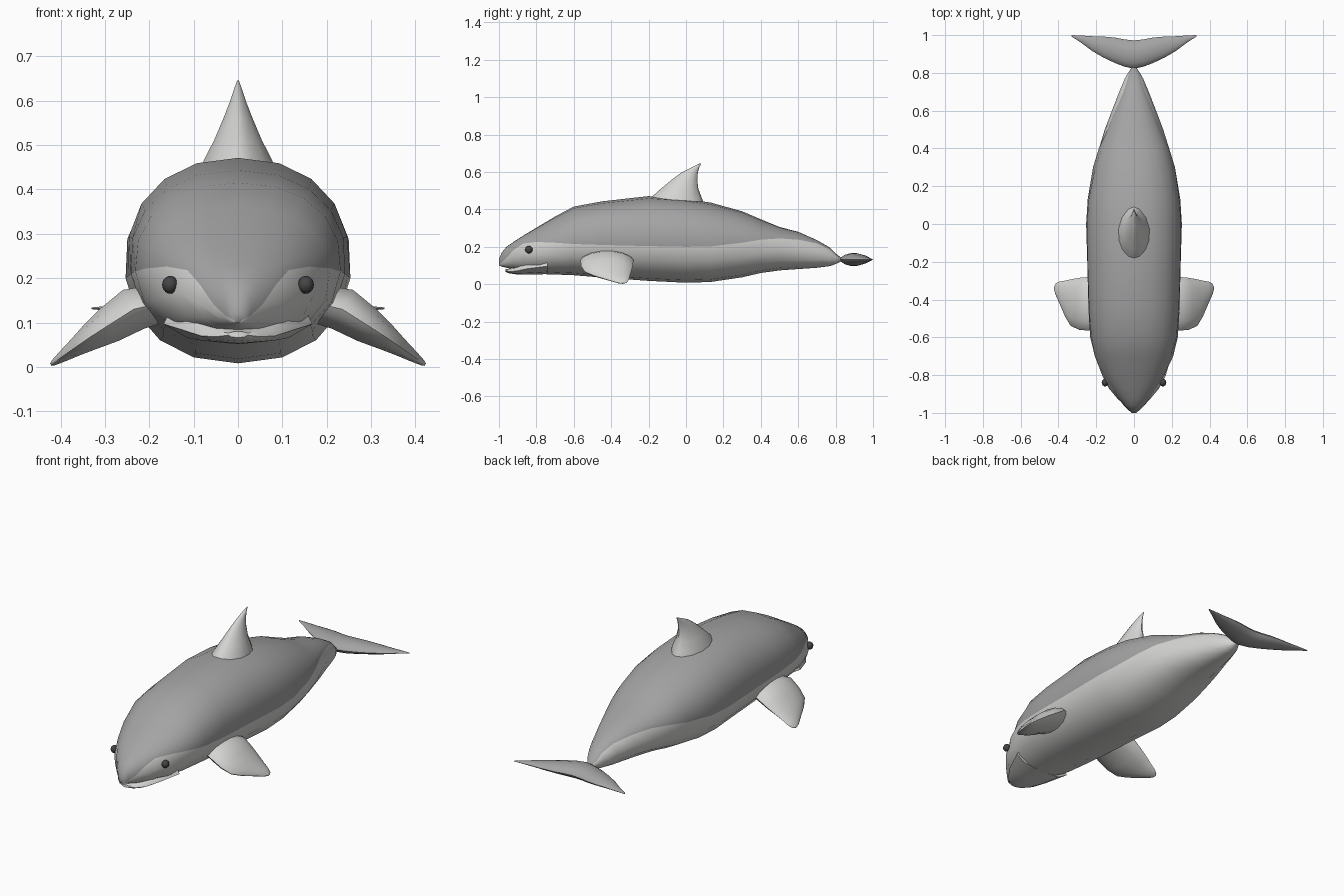
import bpy, bmesh, math

if "Cube" in bpy.data.objects:
    bpy.data.objects.remove(bpy.data.objects["Cube"])


def material(name, r, g, b):
    m = bpy.data.materials.new(name)
    m.diffuse_color = (r, g, b, 1)
    m.use_nodes = True
    m.node_tree.nodes["Principled BSDF"].inputs["Base Color"].default_value = m.diffuse_color
    return m


BACK = material("back grey", 0.37, 0.37, 0.37)
LIGHT = material("light grey", 0.66, 0.66, 0.65)
DARK = material("eye dark grey", 0.06, 0.06, 0.06)


def spow(v, e):
    return math.copysign(abs(v) ** e, v)


def loft(name, rings, mats, rule=lambda j: 0, angle=50):
    """Skin a list of closed rings; rule picks the material from the segment index."""
    bm = bmesh.new()
    rows = [[bm.verts.new(p) for p in ring] for ring in rings]
    n = len(rows[0])
    for a, b in zip(rows, rows[1:]):
        for j in range(n):
            k = (j + 1) % n
            bm.faces.new((a[j], a[k], b[k], b[j])).material_index = rule(j)
    for row in (rows[0], rows[-1]):
        bm.faces.new(row)
    bmesh.ops.recalc_face_normals(bm, faces=bm.faces)
    me = bpy.data.meshes.new(name)
    bm.to_mesh(me)
    bm.free()
    for m in mats:
        me.materials.append(m)
    ob = bpy.data.objects.new(name, me)
    bpy.context.collection.objects.link(ob)
    bpy.context.view_layer.objects.active = ob
    ob.select_set(True)
    bpy.ops.object.shade_smooth_by_angle(angle=math.radians(angle))
    ob.select_set(False)
    return ob


UP, LOW, POWER = 5, 4, 2.2


def body_ring(y, w, top, bot, edge):
    """Rounded section whose vertex number UP lies on the colour border."""
    zc, h = (top + bot) / 2, (top - bot) / 2
    u = max(-0.95, min(0.95, (edge - zc) / h))
    border = math.asin(spow(u, POWER / 2))
    angs = [math.pi / 2 + (border - math.pi / 2) * i / UP for i in range(UP + 1)]
    angs += [border + (-math.pi / 2 - border) * i / LOW for i in range(1, LOW + 1)]
    half = [(w * abs(math.cos(a)) ** (2 / POWER), zc + h * spow(math.sin(a), 2 / POWER))
            for a in angs]
    half[0], half[-1] = (0, top), (0, bot)
    return [(x, y, z) for x, z in half] + [(-x, y, z) for x, z in half[-2:0:-1]]


# Body: y, half width, top, bottom, colour border height
BODY = [
    (-1.00, .012, .135, .100, .105), (-.985, .03, .170, .094, .115),
    (-.96, .055, .200, .088, .140), (-.92, .092, .228, .078, .185),
    (-.87, .133, .260, .066, .218), (-.80, .170, .302, .055, .226),
    (-.70, .208, .362, .052, .222), (-.60, .232, .415, .048, .215),
    (-.45, .243, .443, .036, .210), (-.20, .250, .471, .018, .204),
    (0.00, .255, .456, .008, .200), (.13, .246, .437, .012, .202),
    (.30, .217, .390, .037, .222), (.40, .190, .347, .060, .238),
    (.50, .155, .306, .074, .245), (.60, .117, .280, .081, .238),
    (.70, .080, .236, .088, .218), (.77, .050, .196, .097, .185),
    (.80, .032, .165, .108, .155), (.835, .008, .138, .124, .132)]
loft("body", [body_ring(*s) for s in BODY], [BACK, LIGHT],
     lambda j: 1 if UP <= j < UP + 2 * LOW else 0, 60)

# Lower jaw, leaving a mouth gap under the snout
JAW = [(-.965, .022, .080, .066, .2), (-.945, .05, .083, .058, .2),
       (-.91, .085, .095, .053, .2), (-.85, .125, .13, .051, .2), (-.74, .17, .16, .054, .2)]
loft("lower_jaw", [body_ring(*s) for s in JAW], [LIGHT])


def lens(c0, c1, thick, place, n=14):
    """Pointed lens section from c0 to c1 on one axis, half thickness on another."""
    pts = []
    for i in range(n):
        a = 2 * math.pi * i / n
        pts.append(place((c0 + c1) / 2 - (c1 - c0) / 2 * math.cos(a),
                         thick * spow(math.sin(a), 1.25)))
    return pts


# Dorsal fin: z, front y, rear y, half thickness
DORSAL = [(.42, -.22, .10, .09), (.465, -.185, .083, .08), (.51, -.135, .066, .056),
          (.56, -.075, .06, .034), (.60, -.02, .064, .018), (.63, .04, .073, .008),
          (.645, .072, .081, .002)]
loft("dorsal_fin", [lens(f, r, t, lambda c, h, z=z: (h, c, z)) for z, f, r, t in DORSAL], [LIGHT])

# Flippers: x, z, front y, rear y, half thickness
FLIPPER = [(.17, .145, -.54, -.30, .045), (.235, .130, -.565, -.28, .050),
           (.29, .095, -.56, -.285, .042), (.335, .066, -.54, -.293, .030),
           (.365, .045, -.49, -.30, .021), (.395, .024, -.42, -.305, .013),
           (.415, .010, -.375, -.315, .007), (.422, .005, -.35, -.33, .003)]
for side, label in ((1, "left"), (-1, "right")):
    loft(label + "_flipper",
         [lens(f, r, t, lambda c, h, x=x, z=z: (side * (x + h * .5), c, max(0, z + h * .9)))
          for x, z, f, r, t in FLIPPER], [LIGHT])

# Tail fluke: x, front y, rear y, half thickness, mirrored into one span
FLUKE = [(0, .822, .972, .035), (.05, .833, .977, .033), (.10, .852, .987, .028),
         (.16, .880, .992, .021), (.22, .915, .994, .014), (.28, .960, .998, .007),
         (.33, .992, 1.0, .002)]
span = [(-x, f, r, t) for x, f, r, t in FLUKE[:0:-1]] + FLUKE
loft("tail_fluke", [lens(f, r, t, lambda c, h, x=x: (x, c, .132 + h)) for x, f, r, t in span], [BACK])

# Eyes
for side, label in ((1, "left"), (-1, "right")):
    bpy.ops.mesh.primitive_uv_sphere_add(segments=16, ring_count=10, radius=.02,
                                         location=(side * .153, -.84, .185))
    eye = bpy.context.object
    eye.name = label + "_eye"
    eye.scale = (.9, 1, 1)
    eye.data.materials.append(DARK)
    bpy.ops.object.shade_smooth()
    eye.select_set(False)
